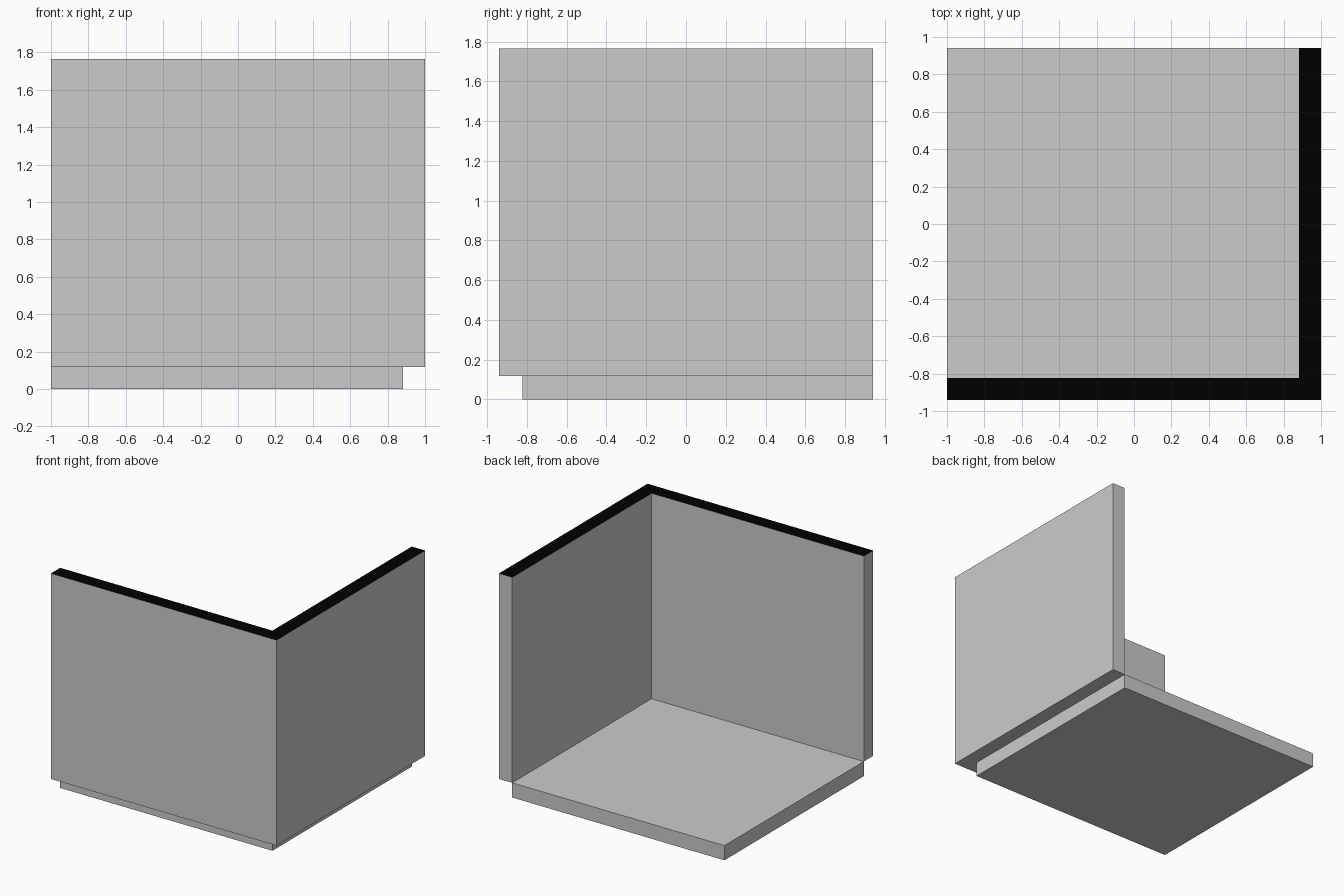
import bpy, bmesh

if "Cube" in bpy.data.objects:
    bpy.data.objects.remove(bpy.data.objects["Cube"])

U = 2 / 17                       # panel thickness
X0, X1 = -1.0, 1.0               # overall width
Y0, Y1 = -8 * U, 8 * U           # overall depth
HEIGHT = 15 * U


def prism(name, outline, z0, z1):
    """Extrude a flat outline (counter-clockwise) from z0 up to z1."""
    bm = bmesh.new()
    base = bm.faces.new([bm.verts.new((x, y, z0)) for x, y in outline])
    ext = bmesh.ops.extrude_face_region(bm, geom=[base], use_keep_orig=True)
    verts = [g for g in ext["geom"] if isinstance(g, bmesh.types.BMVert)]
    bmesh.ops.translate(bm, verts=verts, vec=(0, 0, z1 - z0))
    bmesh.ops.recalc_face_normals(bm, faces=bm.faces[:])
    mesh = bpy.data.meshes.new(name)
    bm.to_mesh(mesh)
    bm.free()
    obj = bpy.data.objects.new(name, mesh)
    bpy.context.collection.objects.link(obj)
    return obj


def material(name, color):
    mat = bpy.data.materials.new(name)
    mat.diffuse_color = color
    mat.use_nodes = True
    mat.node_tree.nodes["Principled BSDF"].inputs["Base Color"].default_value = mat.diffuse_color
    return mat


# Floor slab, tucked inside the walls
prism("floor", [(X0, Y0 + U), (X1 - U, Y0 + U), (X1 - U, Y1), (X0, Y1)], 0, U)

# L-shaped front and right walls
walls = prism("walls", [(X0, Y0), (X1, Y0), (X1, Y1), (X1 - U, Y1),
                        (X1 - U, Y0 + U), (X0, Y0 + U)], U, HEIGHT)

# Black cut surface along the wall tops
walls.data.materials.append(material("wall_grey", (0.8, 0.8, 0.8, 1)))
walls.data.materials.append(material("cut_black", (0, 0, 0, 1)))
for face in walls.data.polygons:
    face.material_index = int(face.normal.z > 0.9)
